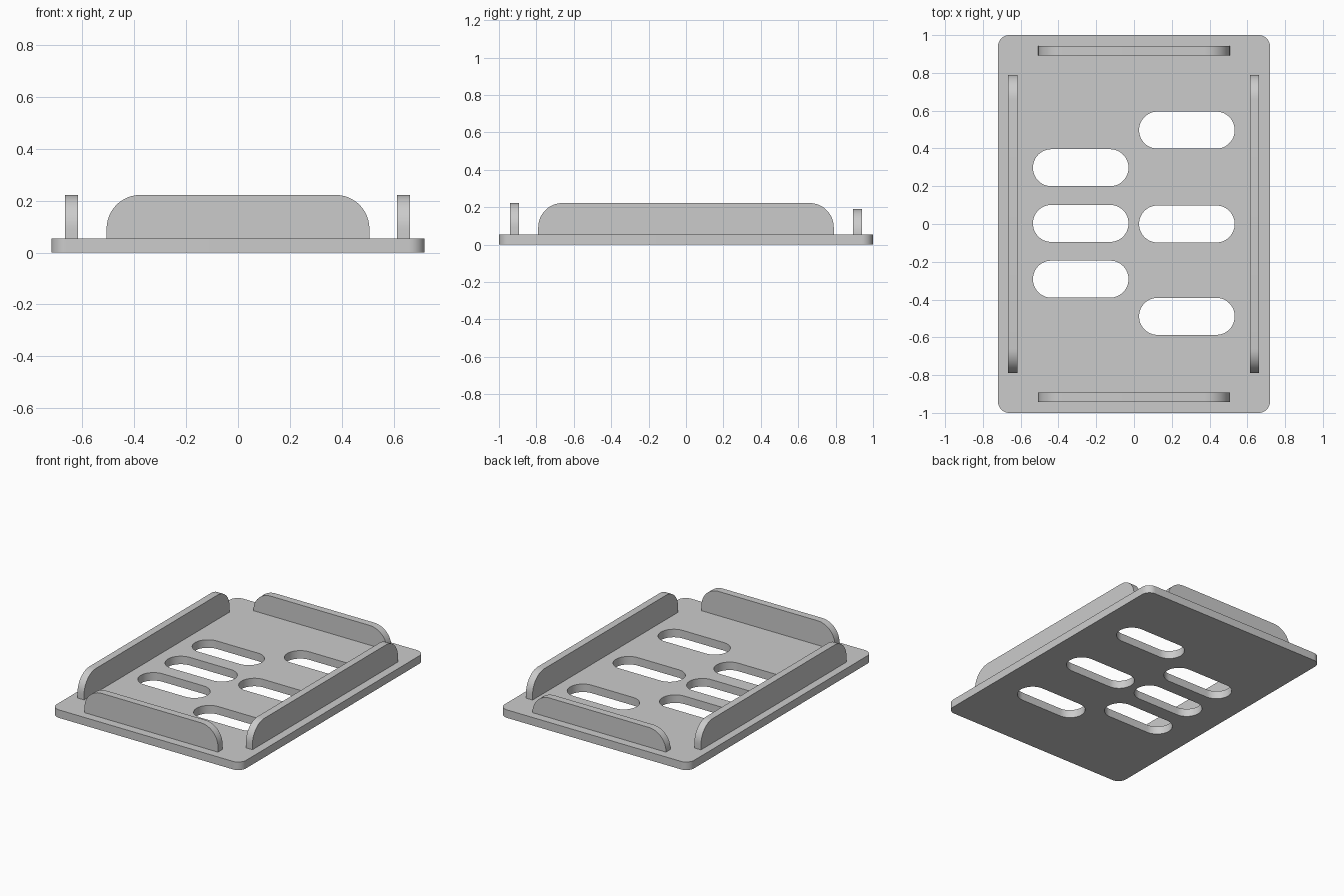
import bpy, bmesh
from math import sin, cos, pi
from mathutils import Matrix, Vector

cube = bpy.data.objects.get("Cube")
if cube:
    bpy.data.objects.remove(cube, do_unlink=True)

PLATE_TOP = 0.055
WALL = 0.05          # wall thickness
BEND = 0.13          # radius of the upper wall corners

grey = bpy.data.materials.new("plain grey")
grey.use_nodes = True
grey.diffuse_color = (0.6, 0.6, 0.6, 1)
grey.node_tree.nodes["Principled BSDF"].inputs["Base Color"].default_value = (0.6, 0.6, 0.6, 1)


def outline(half, low, high, r_low, r_high, steps=12):
    """Rectangle outline with separately rounded lower and upper corners."""
    points = []
    corners = [(1, low, r_low, -pi / 2), (1, high, r_high, 0),
               (-1, high, r_high, pi / 2), (-1, low, r_low, pi)]
    for side, y, r, start in corners:
        cx = side * (half - r)
        cy = y + r if y == low else y - r
        count = steps if r else 0
        for i in range(count + 1):
            a = start + (pi / 2) * i / max(count, 1)
            points.append((cx + r * cos(a), cy + r * sin(a)))
    return points


def prism(name, points, depth, matrix):
    """Extrude an outline along its local z and place it."""
    bm = bmesh.new()
    face = bm.faces.new([bm.verts.new((x, y, 0)) for x, y in points])
    top = bmesh.ops.extrude_face_region(bm, geom=[face])["geom"]
    bmesh.ops.translate(bm, vec=(0, 0, depth),
                        verts=[v for v in top if isinstance(v, bmesh.types.BMVert)])
    bmesh.ops.remove_doubles(bm, verts=bm.verts, dist=1e-5)
    bmesh.ops.recalc_face_normals(bm, faces=bm.faces)
    bm.transform(matrix)
    mesh = bpy.data.meshes.new(name)
    bm.to_mesh(mesh)
    bm.free()
    mesh.materials.append(grey)
    obj = bpy.data.objects.new(name, mesh)
    bpy.context.collection.objects.link(obj)
    return obj


def select(obj):
    bpy.ops.object.select_all(action='DESELECT')
    obj.select_set(True)
    bpy.context.view_layer.objects.active = obj


# Base plate with rounded corners
plate = prism("base_plate", outline(0.72, -1, 1, 0.06, 0.06), PLATE_TOP, Matrix())

# Rounded slots cut through the plate, three on each side
slots = [(-0.282, 0.298), (-0.282, 0.003), (-0.282, -0.292),
         (0.28, 0.497), (0.28, 0.0), (0.28, -0.489)]
for x, y in slots:
    cutter = prism("slot_cutter", outline(0.253, -0.098, 0.098, 0.0975, 0.0975), 0.3,
                   Matrix.Translation((x, y, -0.1)))
    cutter.hide_render = True
    cut = plate.modifiers.new("slot", 'BOOLEAN')
    cut.operation = 'DIFFERENCE'
    cut.solver = 'EXACT'
    cut.object = cutter
    select(plate)
    bpy.ops.object.modifier_apply(modifier=cut.name)
    bpy.data.objects.remove(cutter, do_unlink=True)

# Upright walls: name, half length, top height, centre, turn about z
walls = [("front_wall", 0.507, 0.222, (0, -0.917), 0),
         ("back_wall", 0.507, 0.19, (0, 0.917), 0),
         ("left_wall", 0.79, 0.222, (0.638, 0), pi / 2),
         ("right_wall", 0.79, 0.222, (-0.642, 0), pi / 2)]
parts = [plate]
for name, half, top, centre, turn in walls:
    place = (Matrix.Translation(Vector((*centre, 0))) @ Matrix.Rotation(turn, 4, 'Z')
             @ Matrix.Rotation(pi / 2, 4, 'X') @ Matrix.Translation((0, 0, -WALL / 2)))
    parts.append(prism(name, outline(half, PLATE_TOP, top, 0, BEND), WALL, place))

# Smooth the rounded corners, keep the edges crisp
for part in parts:
    select(part)
    bpy.ops.object.shade_smooth_by_angle(angle=pi / 6)
